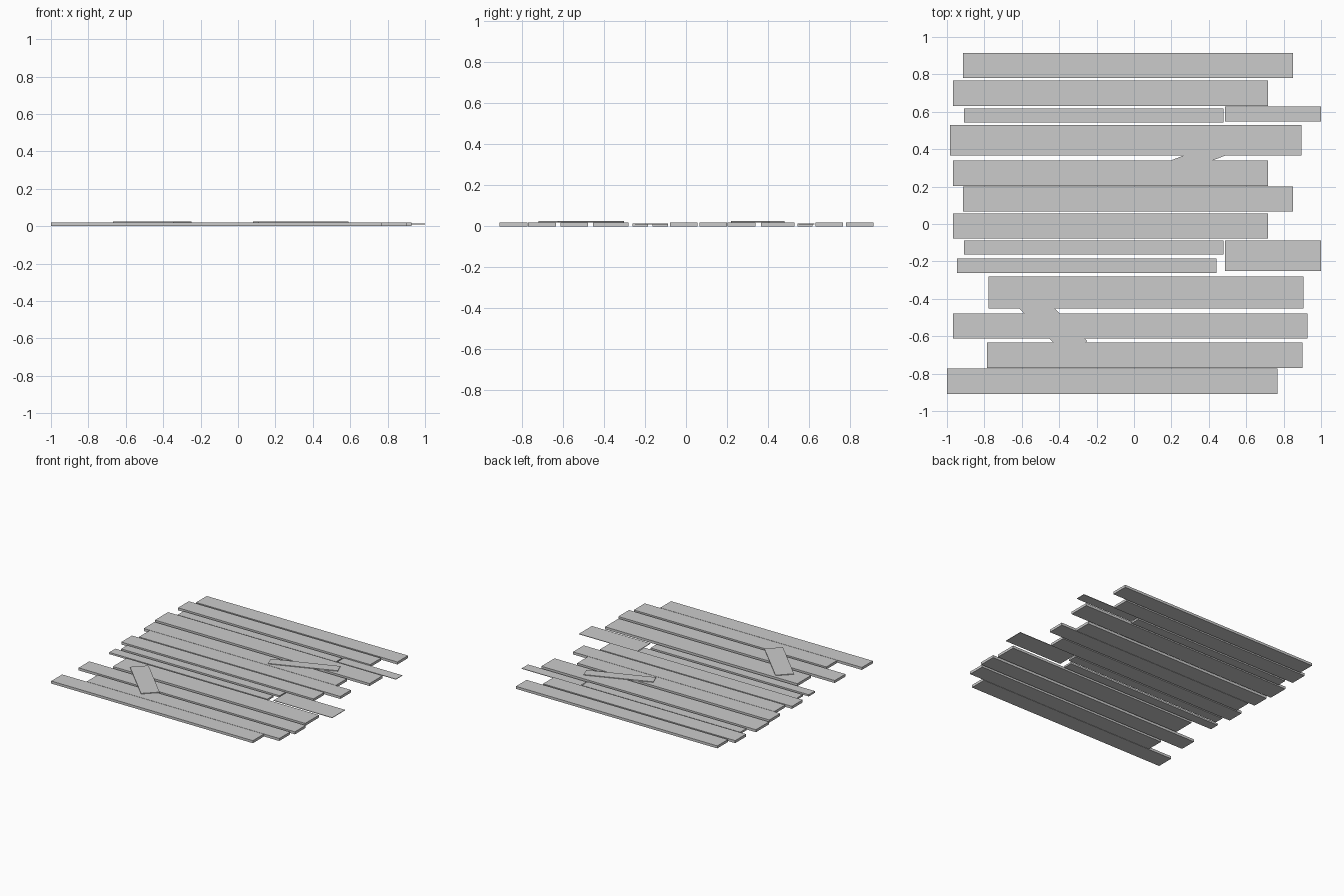
import bpy
from math import radians


def board(name, x0, x1, y0, y1, z0=0.0, z1=0.02, angle=0.0):
    """Flat-faced box plank, optionally turned about its own centre."""
    bpy.ops.mesh.primitive_cube_add(
        size=1, location=((x0 + x1) / 2, (y0 + y1) / 2, (z0 + z1) / 2),
        rotation=(0, 0, radians(angle)))
    ob = bpy.context.object
    ob.name = name
    ob.scale = (x1 - x0, y1 - y0, z1 - z0)
    return ob


def patch(name, cx, cy, length, width, angle):
    board(name, cx - length / 2, cx + length / 2, cy - width / 2,
          cy + width / 2, 0.019, 0.025, angle)


# Full-thickness floor planks, back to front
for i, p in enumerate([
    (-0.914, 0.850, 0.781, 0.914),
    (-0.968, 0.716, 0.632, 0.767),
    (-0.984, 0.896, 0.366, 0.530),
    (-0.968, 0.716, 0.203, 0.339),
    (-0.914, 0.850, 0.066, 0.200),
    (-0.968, 0.716, -0.078, 0.056),
    (-0.779, 0.906, -0.453, -0.281),
    (-0.968, 0.928, -0.613, -0.479),
    (-0.786, 0.901, -0.770, -0.634),
    (-1.000, 0.767, -0.909, -0.773),
]):
    board(f"floor_plank_{i + 1}", *p)

# Narrow, thinner slats
for i, p in enumerate([
    (-0.909, 0.479, 0.543, 0.618),
    (-0.909, 0.479, -0.163, -0.088),
    (-0.946, 0.440, -0.261, -0.185),
]):
    board(f"narrow_slat_{i + 1}", *p, 0.0, 0.014)

# Short thin end boards on the right
board("short_board_back", 0.487, 1.0, 0.548, 0.628, 0.009, 0.013)
board("short_board_middle", 0.487, 1.0, -0.250, -0.088, 0.009, 0.013)

# Diagonal repair boards lying on top
patch("repair_board_front", -0.459, -0.511, 0.458, 0.135, -45)
patch("repair_board_back", 0.335, 0.350, 0.516, 0.080, 21)
